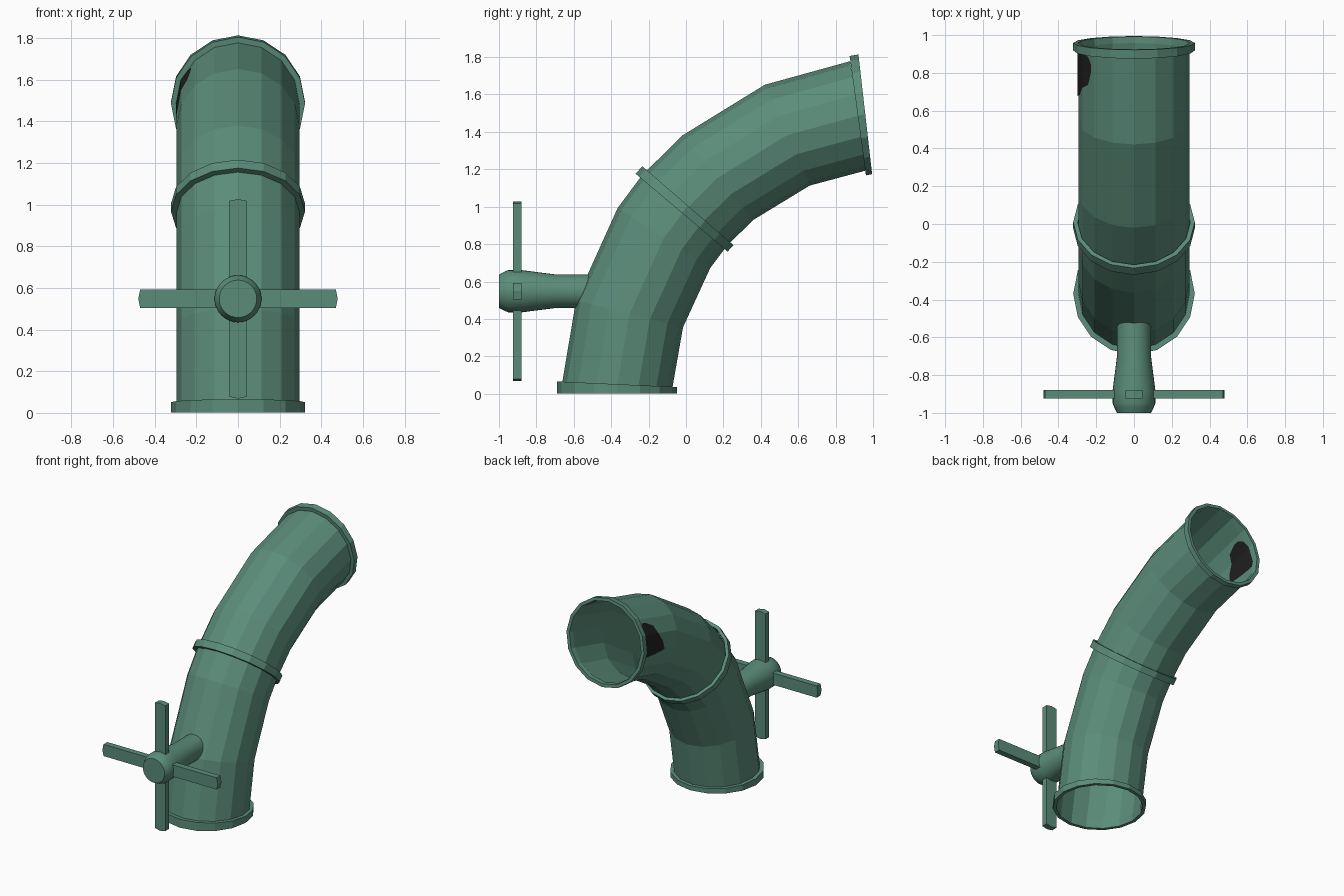
import bpy, math
from mathutils import Vector

if "Cube" in bpy.data.objects:
    bpy.data.objects.remove(bpy.data.objects["Cube"])

N = 16  # sides of the pipe


def material(name, col):
    m = bpy.data.materials.new(name)
    m.diffuse_color = (*col, 1)
    m.use_nodes = True
    m.node_tree.nodes["Principled BSDF"].inputs["Base Color"].default_value = m.diffuse_color
    return m


GREEN = material("weathered green", (0.105, 0.265, 0.195))
BLACK = material("dark stain", (0.014, 0.014, 0.014))


def make(name, verts, faces, mat):
    me = bpy.data.meshes.new(name)
    me.from_pydata([tuple(v) for v in verts], [], faces)
    me.materials.append(mat)
    ob = bpy.data.objects.new(name, me)
    bpy.context.collection.objects.link(ob)
    return ob


def point(sec, a, r):
    """Point at side index a on the circle whose (y, z) diameter ends are in sec."""
    o, i = Vector((0, *sec[:2])), Vector((0, *sec[2:]))
    u = (o - i).normalized()
    t = 2 * math.pi * a / N
    return (o + i) / 2 + u * (r * math.cos(t)) + Vector((-r * math.sin(t), 0, 0))


def loft(name, rings, closed=False):
    """Skin a list of (section, radius) rings."""
    verts = [point(s, k, r) for s, r in rings for k in range(N)]
    n = len(rings)
    faces = []
    for j in range(n if closed else n - 1):
        j2 = (j + 1) % n
        for k in range(N):
            k2 = (k + 1) % N
            faces.append((j * N + k, j * N + k2, j2 * N + k2, j2 * N + k))
    return make(name, verts, faces, GREEN)


# Bent pipe: outer y, z and inner y, z of each joint in the side view
SECTIONS = [
    (-.663, .062, -.07, .037),
    (-.588, .50, -.016, .355),
    (-.369, .997, .134, .67),
    (-.237, 1.17, .222, .79),
    (-.02, 1.38, .36, .93),
    (.42, 1.655, .663, 1.11),
    (.877, 1.78, .965, 1.192),
]
R = 0.295
loft("bent_pipe", [(s, R) for s in SECTIONS])

# Flange collars at both ends and in the middle
FLANGES = {
    "bottom_flange": ((-.695, .066, -.043, .036), (-.695, .002, -.043, .002)),
    "middle_flange": ((-.267, 1.174, .22, .762), (-.232, 1.215, .252, .796)),
    "top_flange": ((.875, 1.805, .962, 1.168), (.922, 1.814, .995, 1.174)),
}
for name, (a, b) in FLANGES.items():
    loft(name, [(a, .292), (a, .322), (b, .322), (b, .298)], closed=True)

# Dark stain on the upper left of the pipe, seen outside and inside
stain = [(2.25, .80, .88), (2.5, .62, .97), (3, .55, 1), (3.5, .42, 1), (4, .36, 1), (4.25, .62, 1), (4.4, .9, 1)]
verts, faces = [], []
for r in (R + .003, R - .003):
    base = len(verts)
    for a, t0, t1 in stain:
        k = math.floor(a)
        for t in (t0, t1):
            ends = [point(s, k, r).lerp(point(s, k + 1, r), a - k) for s in SECTIONS[-2:]]
            verts.append(ends[0].lerp(ends[1], t))
    for j in range(len(stain) - 1):
        q = base + 2 * j
        faces.append((q, q + 1, q + 3, q + 2))
make("pipe_stain", verts, faces, BLACK)

# Valve stem turned around the y axis
ZC, S = 0.548, 32
profile = [(-.50, .09), (-.70, .09), (-.88, .113), (-.95, .113), (-.97, .105), (-1.0, .09)]
verts = [(r * math.cos(2 * math.pi * k / S), y, ZC + r * math.sin(2 * math.pi * k / S))
         for y, r in profile for k in range(S)]
faces = [(j * S + k, j * S + (k + 1) % S, (j + 1) * S + (k + 1) % S, (j + 1) * S + k)
         for j in range(len(profile) - 1) for k in range(S)]
faces.append(tuple(range((len(profile) - 1) * S, len(profile) * S)))
stem = make("valve_stem", verts, faces, GREEN)
bpy.context.view_layer.objects.active = stem
stem.select_set(True)
bpy.ops.object.shade_smooth_by_angle(angle=math.radians(30))

# Crossed handle bars with slightly pointed ends
outline = [(-.47, -.044), (.47, -.044), (.479, 0), (.47, .044), (-.47, .044), (-.479, 0)]
for name, upright in (("horizontal_handle", False), ("vertical_handle", True)):
    verts = []
    for y in (-.925, -.88):
        for u, v in outline:
            verts.append((-v, y, ZC + u) if upright else (u, y, ZC + v))
    faces = [tuple(range(6)), tuple(range(11, 5, -1))]
    faces += [(k, k + 6, (k + 1) % 6 + 6, (k + 1) % 6) for k in range(6)]
    make(name, verts, faces, GREEN)

# Consistent outward normals
import bmesh
for ob in bpy.context.collection.objects:
    if ob.name == "pipe_stain":
        continue
    bm = bmesh.new()
    bm.from_mesh(ob.data)
    bmesh.ops.recalc_face_normals(bm, faces=bm.faces)
    bm.to_mesh(ob.data)
    bm.free()
